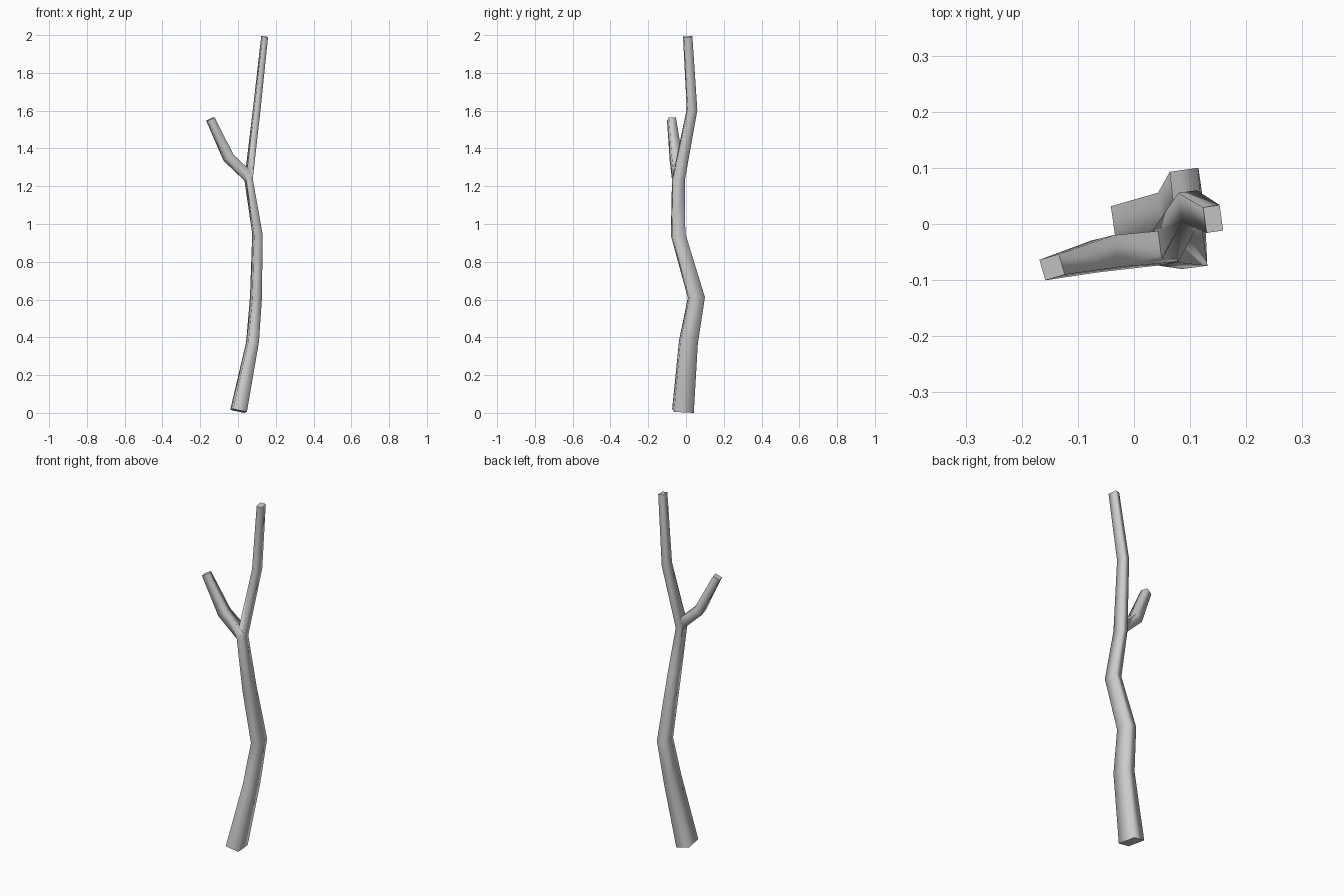
import bpy, bmesh
from math import radians, cos, sin
from mathutils import Vector

if "Cube" in bpy.data.objects:
    bpy.data.objects.remove(bpy.data.objects["Cube"])


def limb(name, stations):
    """Loft a four-sided limb; station = x, y, z, half width, half depth, twist in degrees."""
    pts = [Vector(s[:3]) for s in stations]
    bm = bmesh.new()
    rings = []
    for i, (p, s) in enumerate(zip(pts, stations)):
        before = (p - pts[i - 1]).normalized() if i else Vector()
        after = (pts[i + 1] - p).normalized() if i < len(pts) - 1 else Vector()
        t = (before + after).normalized()
        a = radians(s[5])
        u = Vector((cos(a), sin(a), 0))
        u = (u - t * u.dot(t)).normalized()
        v = t.cross(u)
        rings.append([bm.verts.new(p + u * s[3] * i_ + v * s[4] * j_)
                      for i_, j_ in ((-1, -1), (1, -1), (1, 1), (-1, 1))])
    for a, b in zip(rings, rings[1:]):
        for k in range(4):
            n = (k + 1) % 4
            bm.faces.new((a[k], a[n], b[n], b[k])).smooth = True
    # flat cut ends
    bm.faces.new(rings[0][::-1])
    bm.faces.new(rings[-1])
    # keep the cut ends crisp
    for f in bm.faces:
        if not f.smooth:
            for e in f.edges:
                e.smooth = False
    mesh = bpy.data.meshes.new(name)
    bm.to_mesh(mesh)
    bm.free()
    obj = bpy.data.objects.new(name, mesh)
    bpy.context.collection.objects.link(obj)
    return obj


# Main crooked stem
stem = limb("main_stem", [
    (0.003, -0.016, 0.015, 0.038, 0.053, 8),
    (0.077, 0.013, 0.38, 0.028, 0.047, 8),
    (0.095, 0.055, 0.615, 0.026, 0.042, 8),
    (0.103, -0.042, 0.95, 0.023, 0.036, 8),
    (0.056, -0.040, 1.24, 0.018, 0.032, 8),
    (0.099, 0.032, 1.61, 0.017, 0.026, 8),
    (0.141, 0.009, 1.996, 0.015, 0.023, 8),
])

# Side twig growing out of the fork
twig = limb("side_twig", [
    (0.056, -0.042, 1.255, 0.027, 0.029, 8),
    (-0.050, -0.053, 1.355, 0.026, 0.029, 12),
    (-0.146, -0.077, 1.56, 0.020, 0.019, 16),
])
twig.hide_render = True
twig.hide_viewport = False

# Fuse the twig with the stem
fuse = stem.modifiers.new("fork", 'BOOLEAN')
fuse.operation = 'UNION'
fuse.solver = 'EXACT'
fuse.object = twig
bpy.context.view_layer.update()
deps = bpy.context.evaluated_depsgraph_get()
fused = bpy.data.meshes.new_from_object(stem.evaluated_get(deps))
stem.modifiers.clear()
stem.data = fused
bpy.data.objects.remove(twig)
stem.name = "forked_stick"

# Rest the stick on the ground
low = min(v.co.z for v in fused.vertices)
for v in fused.vertices:
    v.co.z -= low
